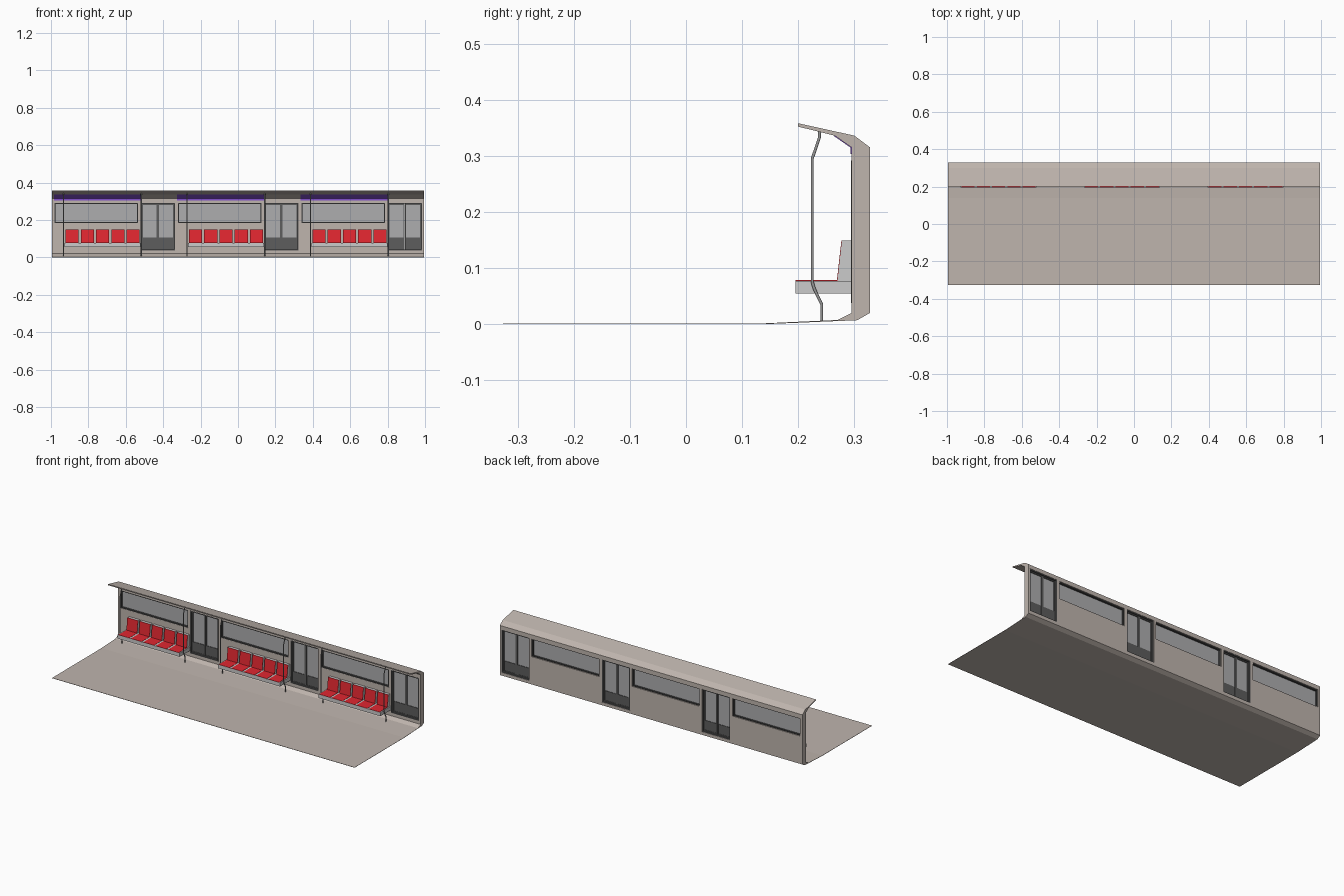
import bpy, bmesh

if "Cube" in bpy.data.objects:
    bpy.data.objects.remove(bpy.data.objects["Cube"])

def material(name, r, g, b):
    m = bpy.data.materials.new(name)
    m.diffuse_color = (r, g, b, 1)
    m.use_nodes = True
    m.node_tree.nodes["Principled BSDF"].inputs["Base Color"].default_value = m.diffuse_color
    return m

BEIGE = material("beige", 0.52, 0.46, 0.42)
RED = material("red", 0.75, 0.02, 0.03)
PURPLE = material("purple", 0.22, 0.08, 0.6)
DARK = material("dark", 0.06, 0.06, 0.06)
PANEL = material("panel", 0.11, 0.11, 0.11)
GLASS = material("glass", 0.42, 0.42, 0.43)
STEEL = material("steel", 0.3, 0.3, 0.3)

def extrude(name, pieces, mat=None):
    """Each piece is (x0, x1, [(y, z), ...]) : a profile extruded along x."""
    bm = bmesh.new()
    for x0, x1, prof in pieces:
        face = bm.faces.new([bm.verts.new((x0, y, z)) for y, z in prof])
        out = bmesh.ops.extrude_face_region(bm, geom=[face])
        verts = [g for g in out["geom"] if isinstance(g, bmesh.types.BMVert)]
        bmesh.ops.translate(bm, verts=verts, vec=(x1 - x0, 0, 0))
    bmesh.ops.recalc_face_normals(bm, faces=bm.faces)
    me = bpy.data.meshes.new(name)
    bm.to_mesh(me)
    bm.free()
    ob = bpy.data.objects.new(name, me)
    bpy.context.collection.objects.link(ob)
    if mat:
        me.materials.append(mat)
    return ob

def box(x0, x1, y0, y1, z0, z1):
    return (x0, x1, [(y0, z0), (y1, z0), (y1, z1), (y0, z1)])

def ring(x0, x1, y0, y1, z0, z1, t):
    """Rectangular frame made of four bars."""
    return [box(x0, x0 + t, y0, y1, z0, z1), box(x1 - t, x1, y0, y1, z0, z1),
            box(x0 + t, x1 - t, y0, y1, z0, z0 + t),
            box(x0 + t, x1 - t, y0, y1, z1 - t, z1)]

def pole(name, x):
    cu = bpy.data.curves.new(name, 'CURVE')
    cu.dimensions = '3D'
    cu.bevel_depth = 0.003
    cu.bevel_resolution = 1
    cu.use_fill_caps = True
    pts = [(0.242, 0.005), (0.242, 0.035), (0.229, 0.062), (0.225, 0.075),
           (0.225, 0.295), (0.238, 0.333), (0.238, 0.345)]
    sp = cu.splines.new('POLY')
    sp.points.add(len(pts) - 1)
    for p, (y, z) in zip(sp.points, pts):
        p.co = (x, y, z, 1)
    ob = bpy.data.objects.new(name, cu)
    bpy.context.collection.objects.link(ob)
    cu.materials.append(STEEL)
    bpy.ops.object.select_all(action='DESELECT')
    ob.select_set(True)
    bpy.context.view_layer.objects.active = ob
    bpy.ops.object.convert(target='MESH')

# Car shell: floor, side wall and roof edge in one profile
shell = extrude("car_shell", [(-0.995, 0.995, [
    (-0.326, 0), (0.14, 0), (0.305, 0.007), (0.328, 0.02), (0.328, 0.315),
    (0.30, 0.336), (0.20, 0.358), (0.20, 0.352), (0.265, 0.336), (0.295, 0.315),
    (0.295, 0.02), (0.27, 0.0075), (0.14, 0.0015), (-0.326, 0.0015)])], BEIGE)

# Openings for doors and windows
offsets = [-0.66, 0, 0.66]
holes = []
for o in offsets:
    holes.append(box(o + 0.14, o + 0.324, 0.27, 0.35, 0.038, 0.292))
    holes.append(box(o - 0.32, o + 0.125, 0.27, 0.35, 0.185, 0.29))
cutter = extrude("opening_cutter", holes)
cutter.hide_render = True
cutter.hide_viewport = True
mod = shell.modifiers.new("openings", 'BOOLEAN')
mod.object = cutter
mod.operation = 'DIFFERENCE'
mod.solver = 'EXACT'

for i, o in enumerate(offsets, 1):
    # Window
    extrude(f"window_frame_{i}", ring(o - 0.32, o + 0.125, 0.296, 0.323, 0.185, 0.29, 0.005), DARK)
    extrude(f"window_glass_{i}", [box(o - 0.316, o + 0.121, 0.308, 0.312, 0.189, 0.286)], GLASS)

    # Double door
    extrude(f"door_frame_{i}", ring(o + 0.14, o + 0.324, 0.294, 0.326, 0.038, 0.292, 0.005), PANEL)
    for side, x0 in (("left", o + 0.145), ("right", o + 0.2325)):
        x1 = x0 + 0.0865
        extrude(f"door_leaf_{side}_{i}", ring(x0, x1, 0.304, 0.318, 0.043, 0.287, 0.006)
                + [box(x0 + 0.006, x1 - 0.006, 0.306, 0.316, 0.049, 0.105)], PANEL)
        extrude(f"door_glass_{side}_{i}",
                [box(x0 + 0.006, x1 - 0.006, 0.309, 0.313, 0.105, 0.281)], GLASS)

    # Bench with five separate seat backs
    b0 = o - 0.268
    extrude(f"bench_{i}", [box(b0, b0 + 0.408, 0.195, 0.295, 0.055, 0.077)])
    xs = [b0 + 0.006 + k * 0.0815 for k in range(5)]
    extrude(f"seat_backs_{i}", [(x, x + 0.07, [
        (0.270, 0.077), (0.295, 0.077), (0.295, 0.149), (0.278, 0.149)]) for x in xs])
    extrude(f"seat_cushions_{i}", [(x, x + 0.07, [
        (0.195, 0.0772), (0.195, 0.0785), (0.269, 0.0785), (0.277, 0.1495),
        (0.2785, 0.1495), (0.2705, 0.0772)]) for x in xs], RED)

    # Poles at both bench ends
    pole(f"pole_left_{i}", o - 0.272)
    pole(f"pole_right_{i}", o + 0.143)

    # Purple panel along the ceiling edge
    extrude(f"ceiling_panel_{i}", [(o - 0.325, o + 0.14, [
        (0.295, 0.303), (0.2935, 0.303), (0.2935, 0.3145), (0.264, 0.335),
        (0.265, 0.336), (0.295, 0.315)])], PURPLE)
